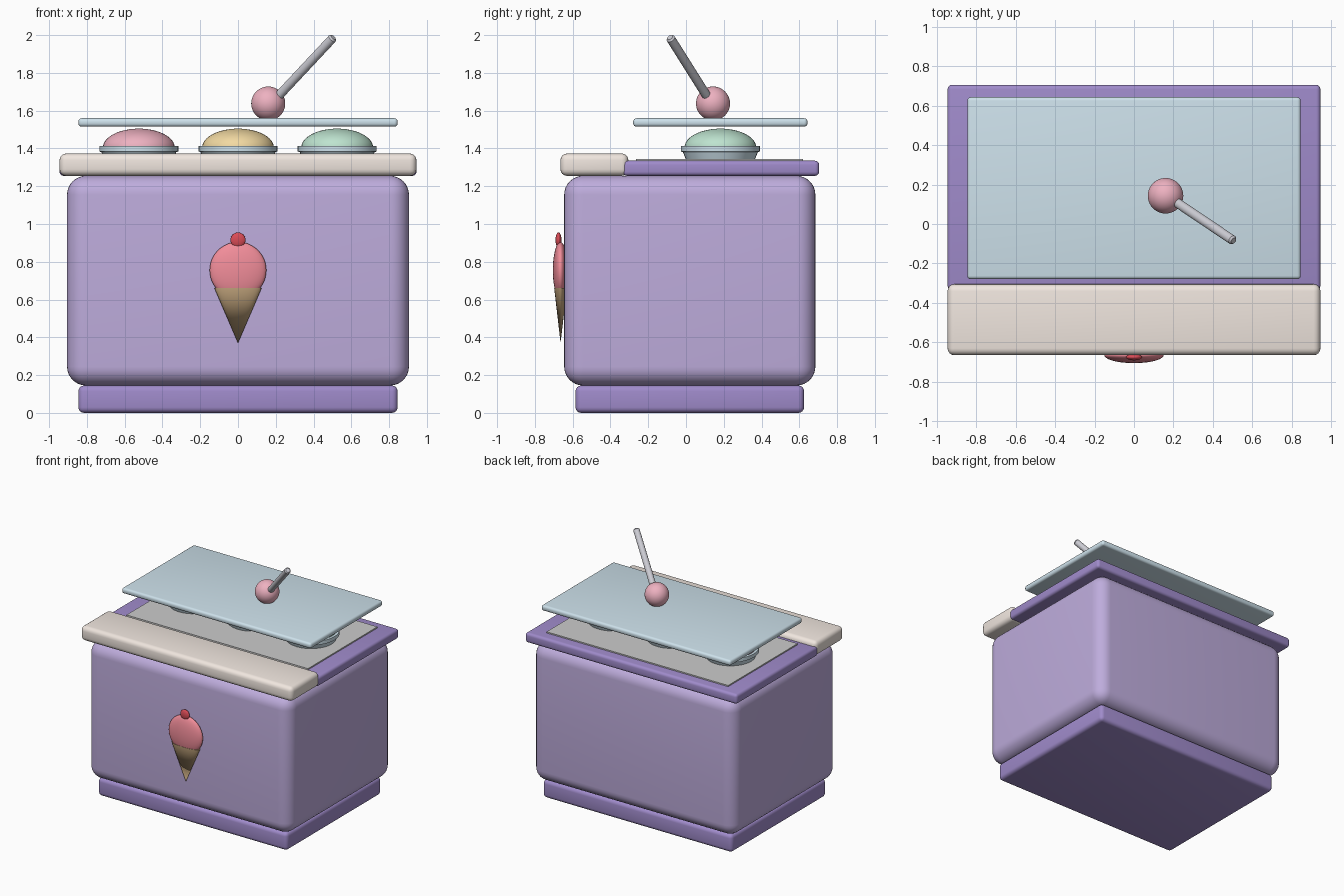
import bpy, bmesh
from math import pi, cos, sin, radians
from mathutils import Vector, Matrix

if "Cube" in bpy.data.objects:
    bpy.data.objects.remove(bpy.data.objects["Cube"])


def material(name, r, g, b):
    m = bpy.data.materials.new(name)
    m.diffuse_color = tuple(c ** 2.2 for c in (r, g, b)) + (1,)
    m.use_nodes = True
    m.node_tree.nodes["Principled BSDF"].inputs["Base Color"].default_value = m.diffuse_color
    return m


LILAC = material("lilac", 0.74, 0.67, 0.86)
PURPLE = material("purple", 0.62, 0.54, 0.79)
CREAM = material("cream", 0.94, 0.90, 0.87)
GLASS = material("glass", 0.80, 0.88, 0.92)
PINK = material("pink", 0.93, 0.69, 0.75)
YELLOW = material("yellow", 0.95, 0.85, 0.63)
MINT = material("mint", 0.74, 0.89, 0.81)
ROSE = material("rose", 0.95, 0.55, 0.60)
WAFER = material("wafer", 0.78, 0.66, 0.50)
RED = material("red", 0.85, 0.30, 0.34)
STEEL = material("steel", 0.80, 0.80, 0.83)


def finish(name, bm, mat, angle=35):
    bmesh.ops.recalc_face_normals(bm, faces=bm.faces)
    me = bpy.data.meshes.new(name)
    bm.to_mesh(me)
    bm.free()
    ob = bpy.data.objects.new(name, me)
    bpy.context.collection.objects.link(ob)
    if mat:
        me.materials.append(mat)
    bpy.ops.object.select_all(action='DESELECT')
    ob.select_set(True)
    bpy.context.view_layer.objects.active = ob
    bpy.ops.object.shade_smooth_by_angle(angle=radians(angle))
    return ob


def rounded_box(name, x, y, z, radius, mat, segments=4):
    """Box from (min, max) ranges with rounded edges."""
    bm = bmesh.new()
    bmesh.ops.create_cube(bm, size=1)
    for v in bm.verts:
        v.co = [(lo + hi) / 2 + c * (hi - lo) for c, (lo, hi) in zip(v.co, (x, y, z))]
    if radius:
        bmesh.ops.bevel(bm, geom=bm.edges[:], offset=radius, segments=segments,
                        profile=0.5, affect='EDGES')
    return finish(name, bm, mat)


def ellipsoid(name, centre, radii, mat):
    bm = bmesh.new()
    bmesh.ops.create_uvsphere(bm, u_segments=40, v_segments=24, radius=1)
    bm.transform(Matrix.Translation(centre) @ Matrix.Diagonal((*radii, 1)))
    return finish(name, bm, mat, 60)


def lathe(name, profile, matrix, mat, steps=40):
    """Revolve (radius, height) points about z; the ends close on the axis."""
    bm = bmesh.new()
    verts = [bm.verts.new((r, 0, z)) for r, z in profile]
    edges = [bm.edges.new(p) for p in zip(verts, verts[1:])]
    bmesh.ops.spin(bm, geom=verts + edges, cent=(0, 0, 0), axis=(0, 0, 1),
                   angle=2 * pi, steps=steps, use_merge=True)
    bmesh.ops.remove_doubles(bm, verts=bm.verts, dist=1e-5)
    bm.transform(matrix)
    return finish(name, bm, mat)


# Cabinet
rounded_box("plinth", (-0.845, 0.845), (-0.585, 0.625), (0, 0.145), 0.03, PURPLE)
rounded_box("cabinet_body", (-0.905, 0.905), (-0.645, 0.685), (0.145, 1.255), 0.1, LILAC, 8)

# Counter top
rounded_box("counter", (-0.945, 0.945), (-0.335, 0.705), (1.255, 1.335), 0.022, PURPLE)
rounded_box("serving_ledge", (-0.945, 0.945), (-0.665, -0.305), (1.255, 1.373), 0.035, CREAM)
rounded_box("display_plate", (-0.81, 0.81), (-0.265, 0.62), (1.30, 1.345), 0, None)

# Ice cream tubs
for x, flavour, mat in ((-0.525, "pink", PINK), (0, "yellow", YELLOW), (0.525, "mint", MINT)):
    lathe(flavour + "_tub",
          [(0, 1.34), (0.182, 1.34), (0.198, 1.38), (0.209, 1.384), (0.209, 1.413), (0, 1.413)],
          Matrix.Translation((x, 0.182, 0)), GLASS)
    dome = [(0.19 * cos(a), 1.405 + 0.1 * sin(a)) for a in (i * pi / 24 for i in range(13))]
    lathe(flavour + "_ice_cream", dome, Matrix.Translation((x, 0.182, 0)), mat)

# Glass cover
rounded_box("glass_cover", (-0.845, 0.845), (-0.28, 0.643), (1.515, 1.56), 0.018, GLASS)

# Scoop lying on the glass
ellipsoid("scoop_ball", (0.16, 0.143, 1.638), (0.09, 0.09, 0.09), PINK)
start, end = Vector((0.212, 0.112, 1.675)), Vector((0.505, -0.085, 1.988))
axis = end - start
length = axis.length
lathe("scoop_handle",
      [(0, 0), (0.016, 0), (0.024, 0.008), (0.024, length - 0.01), (0.016, length), (0, length)],
      Matrix.Translation(start) @ axis.to_track_quat('Z', 'Y').to_matrix().to_4x4(), STEEL, 24)

# Flattened cone emblem on the front
lathe("emblem_cone", [(0, 0.37), (0.125, 0.66), (0, 0.66)],
      Matrix.Translation((0, -0.664, 0)) @ Matrix.Diagonal((1, 0.27, 1, 1)), WAFER)
ellipsoid("emblem_scoop", (0, -0.665, 0.755), (0.15, 0.04, 0.15), ROSE)
ellipsoid("emblem_cherry", (0, -0.675, 0.915), (0.04, 0.016, 0.04), RED)
